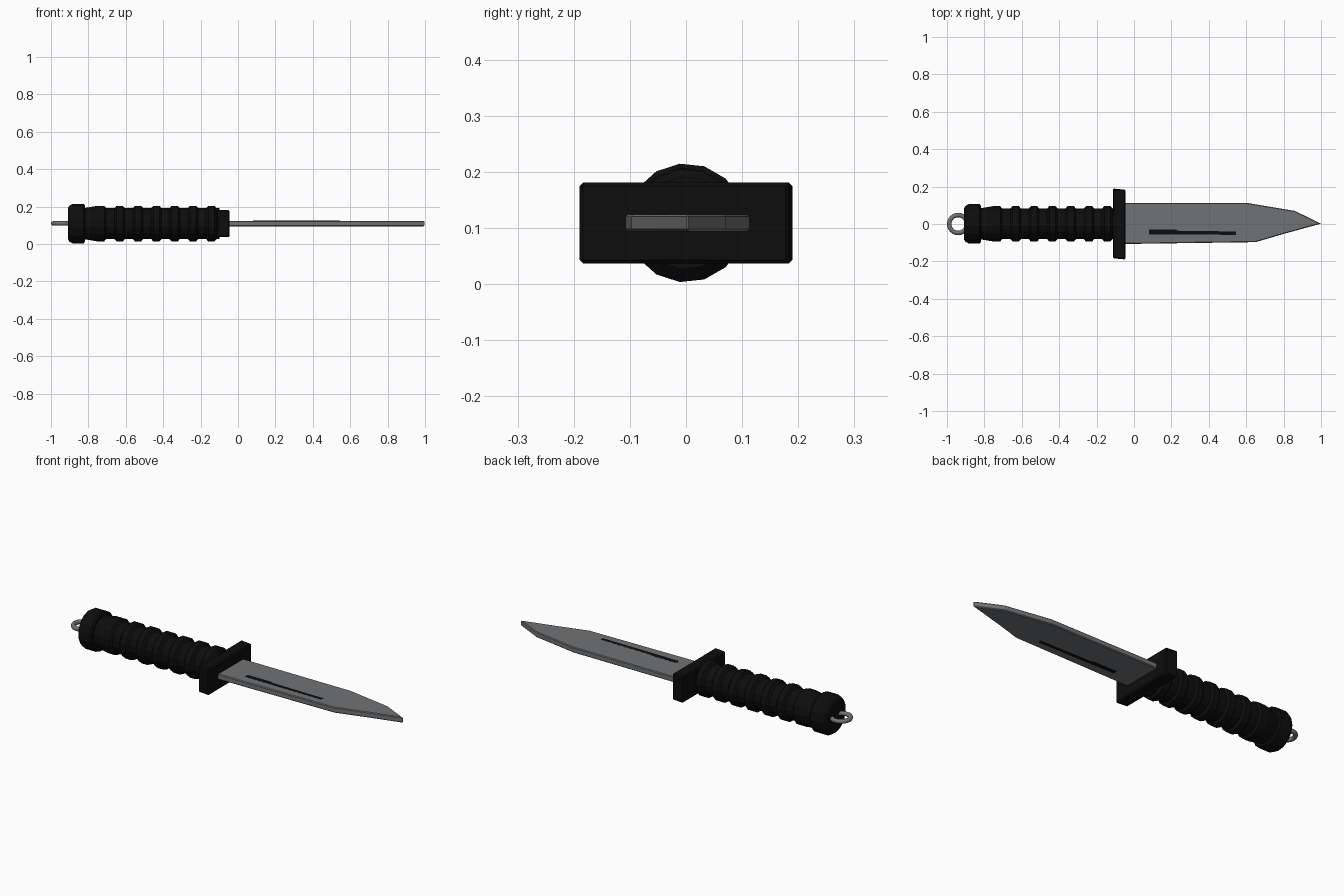
import bpy, bmesh, math

if "Cube" in bpy.data.objects:
    bpy.data.objects.remove(bpy.data.objects["Cube"])

CZ = 0.109  # height of the knife's long axis


def material(name, rgb):
    m = bpy.data.materials.new(name)
    m.diffuse_color = (*rgb, 1)
    m.use_nodes = True
    m.node_tree.nodes["Principled BSDF"].inputs["Base Color"].default_value = m.diffuse_color
    return m


BLACK = material("matte black", (0.004, 0.004, 0.004))
STEEL = material("grey steel", (0.165, 0.17, 0.178))


def finish(name, bm, mat, bevel=0, segments=1):
    bmesh.ops.recalc_face_normals(bm, faces=bm.faces)
    me = bpy.data.meshes.new(name)
    bm.to_mesh(me)
    bm.free()
    ob = bpy.data.objects.new(name, me)
    bpy.context.collection.objects.link(ob)
    me.materials.append(mat)
    if bevel:
        b = ob.modifiers.new("bevel", "BEVEL")
        b.width, b.segments, b.limit_method = bevel, segments, "ANGLE"
    return ob


def lathe_x(name, profile, mat, n=15):
    """Closed solid turned around the long axis from (x, radius) points."""
    bm = bmesh.new()
    rings = [[bm.verts.new((x, r * math.cos(math.tau * i / n),
                            CZ + r * math.sin(math.tau * i / n)))
              for i in range(n)] for x, r in profile]
    for a, b in zip(rings, rings[1:]):
        for i in range(n):
            j = (i + 1) % n
            bm.faces.new((a[i], a[j], b[j], b[i]))
    bm.faces.new(rings[0])
    bm.faces.new(rings[-1])
    return finish(name, bm, mat)


def plate(name, outline, z0, z1, mat, bevel=0):
    """Flat outline in plan, extruded upwards."""
    bm = bmesh.new()
    low = [bm.verts.new((x, y, z0)) for x, y in outline]
    top = [bm.verts.new((x, y, z1)) for x, y in outline]
    n = len(outline)
    bm.faces.new(low)
    bm.faces.new(top)
    for i in range(n):
        j = (i + 1) % n
        bm.faces.new((low[i], low[j], top[j], top[i]))
    return finish(name, bm, mat, bevel)


# pommel
lathe_x("pommel", [(-0.91, 0.082), (-0.902, 0.096), (-0.885, 0.106),
                   (-0.825, 0.106), (-0.818, 0.098), (-0.818, 0.07)], BLACK)

# ribbed grip
grip = [(-0.83, 0.085), (-0.815, 0.085), (-0.755, 0.095), (-0.715, 0.095), (-0.705, 0.083)]
for k in range(6):
    x = -0.66 + 0.098 * k
    grip += [(x, 0.083), (x + 0.011, 0.096), (x + 0.044, 0.096), (x + 0.055, 0.083)]
grip.append((-0.10, 0.083))
lathe_x("grip", grip, BLACK)

# cross guard, slightly slanted at the ends
plate("guard", [(-0.113, -0.183), (-0.045, -0.19), (-0.045, 0.183), (-0.113, 0.19)],
      0.037, 0.181, BLACK, 0.006)

# blade
plate("blade", [(-0.06, -0.107), (0.65, -0.097), (0.80, -0.053), (1.0, 0.002),
                (0.86, 0.07), (0.604, 0.113), (-0.06, 0.113)],
      0.094, 0.124, STEEL, 0.004)

# dark groove strip showing on both flats of the blade
plate("blade_groove", [(0.08, -0.055), (0.545, -0.058), (0.545, -0.040), (0.235, -0.036),
                       (0.225, -0.030), (0.08, -0.030)], 0.0935, 0.1245, BLACK)

# lanyard ring
bpy.ops.mesh.primitive_torus_add(major_radius=0.048, minor_radius=0.012,
                                 major_segments=24, minor_segments=8,
                                 location=(-0.94, 0, 0.11))
ring = bpy.context.object
ring.name = "lanyard_ring"
ring.data.materials.append(STEEL)
bpy.ops.object.shade_smooth_by_angle(angle=math.radians(50))
